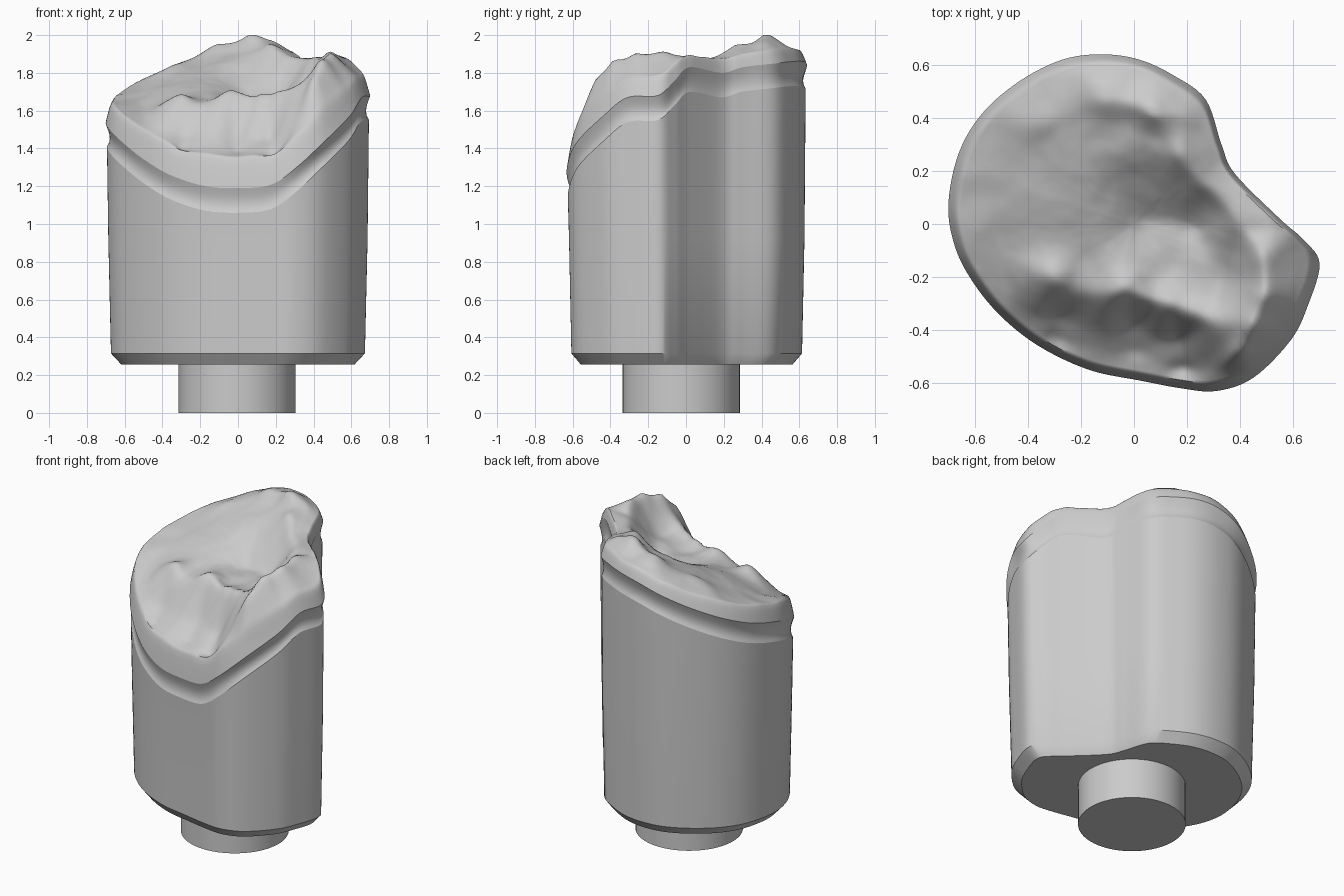
import bpy, bmesh, math
from mathutils import Matrix, Vector, noise

cube = bpy.data.objects.get("Cube")
if cube:
    bpy.data.objects.remove(cube, do_unlink=True)

# One plain stone grey for everything
stone = bpy.data.materials.new("stone_grey")
stone.use_nodes = True
grey = (0.6, 0.6, 0.6, 1)
stone.diffuse_color = grey
stone.node_tree.nodes["Principled BSDF"].inputs["Base Color"].default_value = grey

# Outline of the rim, counter-clockwise, with the height of its lower edge
RIM = [Vector(p) for p in (
    (0.70, -0.15, 1.68), (0.64, -0.06, 1.76), (0.55, 0.02, 1.83),
    (0.38, 0.19, 1.80), (0.33, 0.30, 1.83), (0.27, 0.47, 1.85),
    (0.15, 0.56, 1.86), (0.02, 0.62, 1.86), (-0.12, 0.64, 1.84),
    (-0.27, 0.62, 1.79), (-0.43, 0.54, 1.72), (-0.57, 0.42, 1.65),
    (-0.66, 0.27, 1.59), (-0.70, 0.08, 1.54), (-0.68, -0.07, 1.50),
    (-0.62, -0.20, 1.44), (-0.51, -0.34, 1.35), (-0.36, -0.46, 1.26),
    (-0.17, -0.55, 1.20), (0.02, -0.59, 1.19), (0.18, -0.62, 1.21),
    (0.31, -0.63, 1.30), (0.45, -0.58, 1.43), (0.59, -0.44, 1.57),
    (0.655, -0.31, 1.67))]

# Peaks, ridges and hollows of the rough top
RELIEF = [Vector(p) for p in (
    # high back slope and the ridge beside the notch
    (0.09, 0.43, 2.00), (0.20, 0.42, 1.96), (-0.10, 0.50, 1.95),
    (-0.35, 0.42, 1.84), (-0.55, 0.25, 1.71), (-0.20, 0.25, 1.82),
    (0.00, 0.28, 1.87), (0.18, 0.26, 1.95), (0.28, 0.16, 1.89),
    (0.07, 0.16, 1.79), (-0.30, 0.07, 1.73), (-0.55, 0.02, 1.64),
    # central basin
    (0.08, 0.03, 1.68), (0.22, 0.00, 1.69), (0.15, -0.17, 1.66),
    (-0.15, -0.10, 1.68), (0.35, -0.18, 1.72),
    # right ridge
    (0.40, 0.03, 1.88), (0.49, -0.14, 1.91), (0.50, -0.27, 1.90),
    (0.45, -0.40, 1.85), (0.41, -0.49, 1.75), (0.34, -0.57, 1.52),
    # crest across the front
    (-0.54, -0.17, 1.57), (-0.30, -0.24, 1.65), (-0.05, -0.27, 1.68),
    (0.12, -0.31, 1.68), (0.28, -0.39, 1.69),
    # step and lip below the crest
    (-0.30, -0.36, 1.46), (0.00, -0.39, 1.46), (0.18, -0.45, 1.45),
    (0.00, -0.48, 1.38), (-0.30, -0.43, 1.39), (0.19, -0.55, 1.36))]


def closed_spline(points, steps):
    """Smooth closed curve through the points."""
    out, n = [], len(points)
    for i in range(n):
        a, b, c, d = (points[(i + k) % n] for k in (-1, 0, 1, 2))
        for s in range(steps):
            t = s / steps
            out.append(b + (c - a) * (t / 2)
                       + (a - b * 2.5 + c * 2 - d / 2) * t ** 2
                       + ((b - c) * 1.5 + (d - a) / 2) * t ** 3)
    return out


def loft(name, rings, cap_start=False, cap_end=False, angle=35):
    """Skin a stack of equal closed rings, optionally capped."""
    bm = bmesh.new()
    loops = [[bm.verts.new(p) for p in ring] for ring in rings]
    count = len(loops[0])
    for low, high in zip(loops, loops[1:]):
        for i in range(count):
            j = (i + 1) % count
            bm.faces.new((low[i], low[j], high[j], high[i]))
    if cap_start:
        bm.faces.new(loops[0][::-1])
    if cap_end:
        bm.faces.new(loops[-1])
    mesh = bpy.data.meshes.new(name)
    bm.to_mesh(mesh)
    bm.free()
    mesh.materials.append(stone)
    obj = bpy.data.objects.new(name, mesh)
    bpy.context.collection.objects.link(obj)
    bpy.ops.object.select_all(action="DESELECT")
    obj.select_set(True)
    bpy.context.view_layer.objects.active = obj
    bpy.ops.object.shade_smooth_by_angle(angle=math.radians(angle))


outline = closed_spline(RIM, 6)
# The skirt above the rim is taller where the rim is low
anchors = RELIEF + [Vector((p.x * 0.98, p.y * 0.98, p.z + 0.04 + 0.15 * (2 - p.z)))
                    for p in outline[::3]]


def relief_height(x, y):
    """Height of the plane fitted to the nearby anchors, with fine roughness."""
    sw = sx = sy = sxx = sxy = syy = sz = sxz = syz = 0.0
    for p in anchors:
        dx, dy = p.x - x, p.y - y
        w = (dx * dx + dy * dy + 0.003) ** -3
        sw += w
        sx += w * dx
        sy += w * dy
        sxx += w * dx * dx
        sxy += w * dx * dy
        syy += w * dy * dy
        sz += w * p.z
        sxz += w * dx * p.z
        syz += w * dy * p.z
    # Cramer's rule for the plane's height at this point
    whole = Matrix(((sw, sx, sy), (sx, sxx, sxy), (sy, sxy, syy)))
    swapped = Matrix(((sz, sx, sy), (sxz, sxx, sxy), (syz, sxy, syy)))
    rough = noise.fractal(Vector((x, y, 0)) * 6, 1.0, 2.0, 4)
    height = swapped.determinant() / whole.determinant()
    return min(height + 0.006 * rough, 2.0)


def scaled_ring(scale, height):
    return [(p.x * scale, p.y * scale, height(p)) for p in outline]


# Round stem
stem = []
for z in (0, 0.26):
    stem.append([(0.31 * math.cos(a) - 0.005, 0.31 * math.sin(a) - 0.025, z)
                 for a in (math.tau * i / 64 for i in range(64))])
loft("stem", stem, True, True)

# Tapered body with a chamfered foot
body = [scaled_ring(s, lambda p, z=z: z)
        for s, z in ((0.88, 0.255), (0.96, 0.315), (0.98, 0.92))]
body.append(scaled_ring(0.99, lambda p: p.z - 0.13))
loft("body", body, cap_start=True)

# Shallow concave groove following the rim
groove = []
for i in range(9):
    t = i / 8
    scale = 0.99 + 0.01 * t - 0.025 * math.sin(math.pi * t ** 0.8)
    groove.append(scaled_ring(scale, lambda p, t=t: p.z - 0.13 * (1 - t)))
loft("groove", groove)

# Rough top, rounded over at its edge
top = []
RINGS = 48
for i in range(RINGS):
    t = 1 - (i / RINGS) ** 1.3
    edge = max(0, (t - 0.95) / 0.05)
    rise = 1 - edge ** 1.5
    ring = []
    for p in outline:
        x, y = p.x * t, p.y * t
        ring.append((x, y, p.z + (relief_height(x, y) - p.z) * rise))
    top.append(ring)
loft("rough_top", top, cap_end=True, angle=50)
